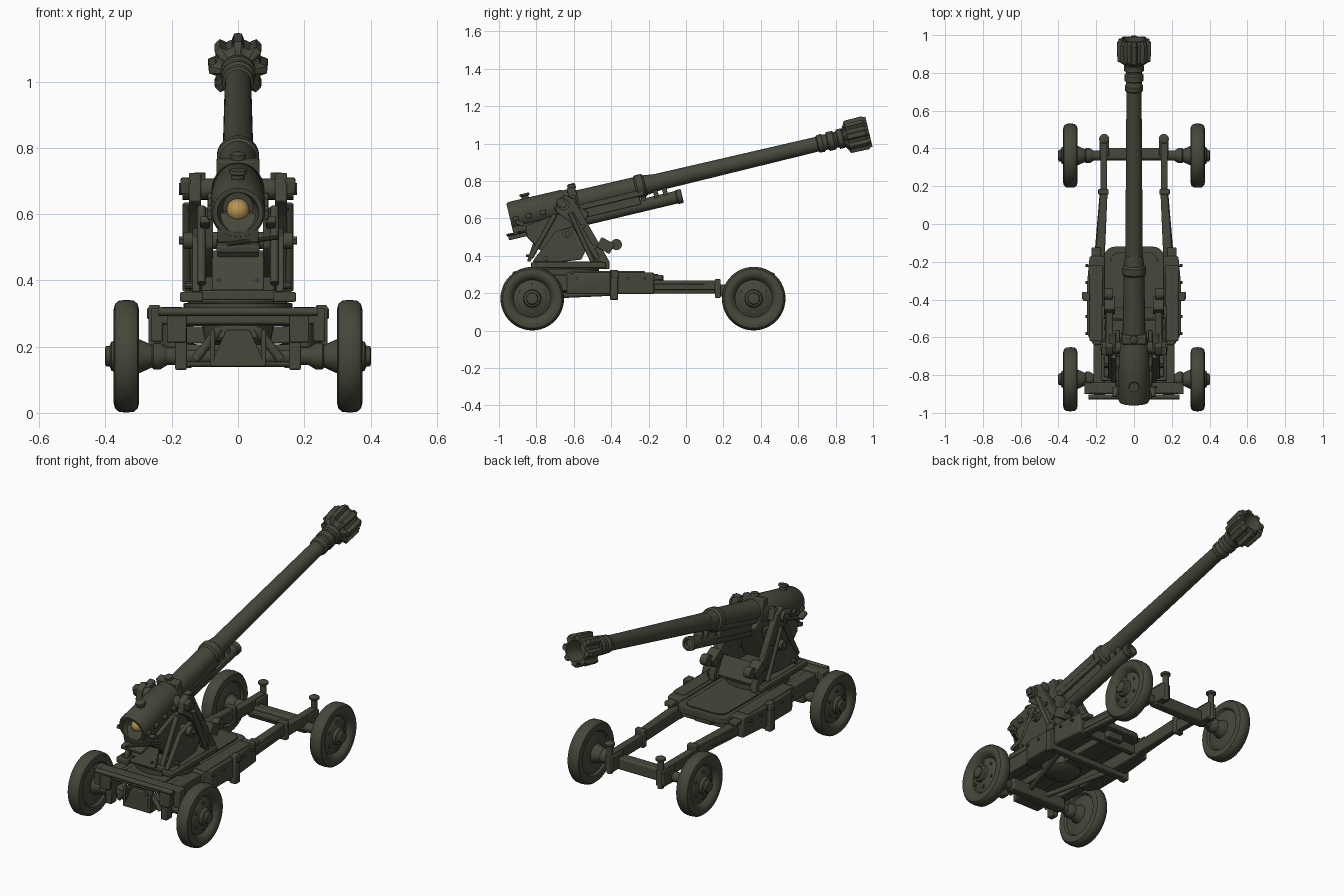
import bpy, bmesh, math
from mathutils import Vector, Matrix

def material(name, rgb):
    m = bpy.data.materials.new(name)
    m.diffuse_color = (*rgb, 1)
    return m

OLIVE = material("olive paint", (0.062, 0.064, 0.043))
BRASS = material("brass", (0.48, 0.29, 0.08))

def finish(name, bm, mat=OLIVE, bevel=0):
    bmesh.ops.recalc_face_normals(bm, faces=bm.faces)
    me = bpy.data.meshes.new(name)
    bm.to_mesh(me)
    bm.free()
    me.materials.append(mat)
    ob = bpy.data.objects.new(name, me)
    bpy.context.collection.objects.link(ob)
    if bevel:
        b = ob.modifiers.new("bevel", 'BEVEL')
        b.width, b.segments = bevel, 2
    return ob

def box(name, c, size, rx=0, bevel=0.005):
    bm = bmesh.new()
    M = Matrix.Translation(c) @ Matrix.Rotation(rx, 4, 'X') @ Matrix.Diagonal((*size, 1))
    bmesh.ops.create_cube(bm, size=1, matrix=M)
    return finish(name, bm, bevel=bevel)

def lathe(name, profile, origin, d, n=32, mat=OLIVE, lobes=None):
    """Revolve (distance, radius) points around the axis d."""
    d = Vector(d).normalized()
    u = d.orthogonal().normalized() if abs(d.x) > 0.9 else d.cross(Vector((1, 0, 0))).normalized()
    w = d.cross(u)
    bm = bmesh.new()
    rings = []
    for t, r in profile:
        ring = []
        for i in range(n):
            a = 2 * math.pi * i / n
            k = r * (lobes(i) if lobes and r > 0.062 else 1)
            ring.append(bm.verts.new(Vector(origin) + d * t + (u * math.cos(a) + w * math.sin(a)) * k))
        rings.append(ring)
    for p, q in zip(rings, rings[1:]):
        for i in range(n):
            bm.faces.new((p[i], p[(i + 1) % n], q[(i + 1) % n], q[i]))
    bm.faces.new(rings[0])
    bm.faces.new(rings[-1])
    return finish(name, bm, mat)

def rod(name, a, b, r, n=16):
    v = Vector(b) - Vector(a)
    return lathe(name, [(0, r), (v.length, r)], a, v, n)

def prism(name, pts, lo, hi, plane='YZ', bevel=0.004):
    """Extrude an outline along x (YZ plane) or z (XY plane)."""
    bm = bmesh.new()
    put = (lambda p, h: (h, *p)) if plane == 'YZ' else (lambda p, h: (*p, h))
    A = [bm.verts.new(put(p, lo)) for p in pts]
    B = [bm.verts.new(put(p, hi)) for p in pts]
    bm.faces.new(A)
    bm.faces.new(B)
    n = len(pts)
    for i in range(n):
        bm.faces.new((A[i], A[(i + 1) % n], B[(i + 1) % n], B[i]))
    return finish(name, bm, bevel=bevel)

# Gun axis
ELEV = math.radians(13.4)
ORG = Vector((0, -0.943, 0.605))
DIR = Vector((0, math.cos(ELEV), math.sin(ELEV)))
UP = Vector((0, -math.sin(ELEV), math.cos(ELEV)))
def P(t, up=0, x=0):
    return ORG + DIR * t + UP * up + Vector((x, 0, 0))

# Breech, sleeve, barrel and muzzle
lathe("breech", [(0.07, 0.045), (0.04, 0.055), (0.0, 0.062), (0, 0.076), (0.012, 0.082), (0.3, 0.08),
                 (0.31, 0.075), (0.33, 0.075), (0.36, 0.066)], ORG, DIR, 40)
lathe("breech_plug", [(0.022, 0.006), (0.026, 0.018), (0.036, 0.029), (0.055, 0.034), (0.071, 0.034)],
      P(0, -0.008), DIR, 24, BRASS)
lathe("barrel_sleeve", [(0.33, 0.066), (0.40, 0.058), (0.69, 0.056), (0.70, 0.064), (0.735, 0.064), (0.745, 0.054), (0.80, 0.047)], ORG, DIR)
lathe("barrel", [(0.7, 0.047), (0.82, 0.046), (1.69, 0.04), (1.695, 0.047), (1.72, 0.049), (1.73, 0.042),
                 (1.745, 0.042), (1.75, 0.051), (1.78, 0.051), (1.79, 0.043), (1.80, 0.043), (1.805, 0.053),
                 (1.83, 0.053), (1.84, 0.045), (1.87, 0.048)], ORG, DIR)
lathe("muzzle_brake", [(1.835, 0.05), (1.85, 0.066), (1.857, 0.078), (1.955, 0.08), (1.962, 0.074), (1.975, 0.072),
                       (1.975, 0.056), (1.90, 0.043), (1.80, 0.035)], ORG, DIR, 48,
      lobes=lambda i: 1.13 if i % 6 in (0, 1, 5) else 0.9)
box("sleeve_clamp", P(0.355, 0.02), (0.13, 0.045, 0.12), ELEV)
lathe("breech_knob", [(0, 0.02), (0.018, 0.02), (0.022, 0.028), (0.032, 0.026)], P(0.105, 0.075), UP, 20)
lathe("sleeve_knob", [(0, 0.022), (0.025, 0.022), (0.03, 0.014)], P(0.36, 0.07), UP, 20)
for s in (-1, 1):
    for t in (0.03, 0.1, 0.18, 0.26):
        box("breech_lug", P(t, -0.015, s * 0.083), (0.018, 0.03, 0.025), ELEV)
    box("sleeve_rail", P(0.55, -0.035, s * 0.045), (0.02, 0.36, 0.03), ELEV)

# Recoil cylinder and its brackets
lathe("recoil_cylinder", [(-0.60, 0.028), (-0.59, 0.034), (-0.03, 0.034), (-0.025, 0.038), (0, 0.038), (0.002, 0.026), (-0.02, 0.022)],
      (0, -0.022, 0.72), DIR, 28)
for t in (0.42, 0.72, 0.79, 0.84):
    box("recoil_bracket", P(t, -0.065), (0.05, 0.025, 0.06), ELEV)
box("recoil_cradle", P(0.52, -0.07), (0.075, 0.36, 0.05), ELEV)

# Breech mechanism below the gun
prism("breech_housing", [(-0.93, 0.55), (-0.92, 0.515), (-0.84, 0.50), (-0.80, 0.45), (-0.71, 0.38), (-0.60, 0.43),
                         (-0.52, 0.63), (-0.60, 0.68), (-0.9, 0.6)], -0.062, 0.062)
box("loading_tray", (0, -0.90, 0.505), (0.13, 0.10, 0.022), ELEV)
prism("lower_shield", [(-0.85, 0.37), (-0.83, 0.37), (-0.79, 0.49), (-0.81, 0.49)], -0.078, 0.078)
for s in (-1, 1):
    prism("elevation_arc", [(-0.86, 0.56), (-0.85, 0.50), (-0.78, 0.43), (-0.69, 0.40), (-0.60, 0.46), (-0.56, 0.62), (-0.7, 0.62)],
          s * 0.075, s * 0.098)
    rod("shield_bolt", (s * 0.058, -0.855, 0.40), (s * 0.058, -0.82, 0.40), 0.006, 8)
    rod("elevation_strut", (s * 0.11, -0.83, 0.39), (s * 0.11, -0.70, 0.62), 0.013)
    box("breech_handle", (s * 0.10, -0.89, 0.575), (0.03, 0.05, 0.022), -0.4)
rod("firing_lever", (-0.03, -0.955, 0.51), (0.12, -0.86, 0.53), 0.007, 10)

# Saddle: side arms, pedestal plates, trunnions, gearboxes
for s in (-1, 1):
    prism("saddle_arm", [(-0.70, 0.64), (-0.69, 0.70), (-0.65, 0.725), (-0.60, 0.705), (-0.57, 0.65), (-0.41, 0.37),
                         (-0.41, 0.33), (-0.49, 0.33), (-0.50, 0.38), (-0.62, 0.58)], s * 0.112, s * 0.148)
    prism("saddle_arm_panel", [(-0.63, 0.62), (-0.60, 0.63), (-0.46, 0.39), (-0.48, 0.375)], s * 0.148, s * 0.154)
    prism("pedestal_plate", [(-0.70, 0.53), (-0.60, 0.56), (-0.53, 0.44), (-0.56, 0.38), (-0.80, 0.35), (-0.82, 0.37)],
          s * 0.115, s * 0.138)
    rod("trunnion", (s * 0.06, -0.655, 0.675), (s * 0.168, -0.655, 0.675), 0.032, 24)
    rod("trunnion_cap", (s * 0.16, -0.655, 0.675), (s * 0.178, -0.655, 0.675), 0.018, 16)
    rod("pinion_shaft", (s * 0.06, -0.635, 0.52), (s * 0.165, -0.635, 0.52), 0.026, 24)
    rod("pinion_nut", (s * 0.16, -0.635, 0.52), (s * 0.178, -0.635, 0.52), 0.013, 6)
    box("sight_mount", (s * 0.158, -0.67, 0.685), (0.03, 0.04, 0.045), 0.2)
    box("trunnion_block", (s * 0.115, -0.62, 0.69), (0.035, 0.07, 0.06), ELEV)
    rod("balance_cylinder", (s * 0.155, -0.62, 0.63), (s * 0.155, -0.50, 0.37), 0.012)
    box("gearbox", (s * 0.13, -0.43, 0.455), (0.06, 0.08, 0.06), -0.5)
    for y, z in ((-0.55, 0.56), (-0.49, 0.45), (-0.75, 0.385)):
        rod("saddle_bolt", (s * 0.13, y, z), (s * 0.16, y, z), 0.012, 10)
    box("pedestal_foot", (s * 0.14, -0.63, 0.35), (0.07, 0.40, 0.03))
rod("traverse_wheel", (0.115, -0.372, 0.46), (0.155, -0.372, 0.46), 0.03, 20)
rod("traverse_wheel_left", (-0.115, -0.372, 0.46), (-0.155, -0.372, 0.46), 0.03, 20)
box("saddle_base", (0, -0.63, 0.355), (0.32, 0.36, 0.03))
box("saddle_front_web", (0, -0.475, 0.40), (0.23, 0.025, 0.11), 0.5)
box("saddle_rear_web", (0, -0.77, 0.385), (0.22, 0.05, 0.05))
lathe("turntable", [(0, 0.165), (0.03, 0.165), (0.035, 0.14), (0.05, 0.14)], (0, -0.63, 0.30), (0, 0, 1), 40)

# Deck with rounded end, and raised rim strip
def deck_outline(w, end, rad):
    pts = [(-w, -0.88), (w, -0.88)]
    for sx in (1, -1):
        for k in range(7):
            a = math.pi / 2 * (k / 6 if sx > 0 else 1 - k / 6)
            pts.append((sx * (w - rad + rad * math.cos(a)), end - rad + rad * math.sin(a)))
    return pts
prism("deck", deck_outline(0.16, -0.12, 0.06), 0.262, 0.295, 'XY')
prism("deck_plate", deck_outline(0.125, -0.15, 0.05), 0.295, 0.303, 'XY', 0.002)
prism("deck_spine", [(-0.06, -0.88), (0.06, -0.88), (0.05, -0.15), (-0.05, -0.15)], 0.225, 0.265, 'XY')
lathe("pivot_housing", [(0, 0.07), (0.02, 0.10), (0.07, 0.11)], (0, -0.6, 0.20), (0, 0, 1), 32)

# Chassis sides
for s in (-1, 1):
    prism("side_box", [(s * 0.155, -0.64), (s * 0.215, -0.64), (s * 0.25, -0.58), (s * 0.25, -0.33),
                       (s * 0.235, -0.17), (s * 0.155, -0.17)], 0.195, 0.31, 'XY', 0.008)
    box("side_box_lid", (s * 0.2, -0.42, 0.312), (0.07, 0.40, 0.014))
    box("side_hinge", (s * 0.2, -0.15, 0.285), (0.05, 0.05, 0.025))
    box("front_rail", (s * 0.185, -0.77, 0.255), (0.06, 0.30, 0.085))
    box("clamp", (s * 0.252, -0.385, 0.245), (0.036, 0.045, 0.16))
    box("clamp_ear", (s * 0.262, -0.38, 0.30), (0.025, 0.04, 0.035))
    for k in range(5):
        y = -0.58 + 0.09 * k
        rod("box_bolt", (s * 0.24, y, 0.28), (s * 0.257, y, 0.28), 0.008, 8)
    # Trail rails narrowing toward the rear axle
    prism("trail_rail", [(s * 0.155, -0.18), (s * 0.205, -0.18), (s * 0.178, 0.17), (s * 0.140, 0.17)], 0.198, 0.268, 'XY', 0.008)
    prism("trail_rail_web", [(s * 0.172, -0.17), (s * 0.21, -0.17), (s * 0.182, 0.16), (s * 0.15, 0.16)], 0.218, 0.248, 'XY')
    box("trail_joint", (s * 0.162, 0.17, 0.225), (0.055, 0.03, 0.10))
    box("trail_end", (s * 0.160, 0.30, 0.215), (0.036, 0.28, 0.065))
    rod("jack_post", (s * 0.158, 0.45, 0.135), (s * 0.158, 0.45, 0.29), 0.017)
    lathe("jack_knob", [(0, 0.012), (0.01, 0.027), (0.02, 0.027), (0.028, 0.015)], (s * 0.158, 0.45, 0.282), (0, 0, 1), 20)
    box("jack_block", (s * 0.158, 0.41, 0.19), (0.05, 0.10, 0.09))
    # Front frame brackets
    box("front_bracket", (s * 0.245, -0.87, 0.265), (0.036, 0.06, 0.10))
    box("front_upright", (s * 0.172, -0.88, 0.195), (0.036, 0.05, 0.13))
    prism("front_brace", [(-0.90, 0.14), (-0.87, 0.14), (-0.87, 0.25), (-0.90, 0.25)], s * 0.07, s * 0.085)
    rod("front_diagonal", (s * 0.13, -0.87, 0.16), (s * 0.055, -0.87, 0.255), 0.014)
box("front_beam", (0, -0.87, 0.29), (0.50, 0.06, 0.05), bevel=0.01)
rod("front_bumper", (-0.24, -0.915, 0.305), (0.24, -0.915, 0.305), 0.013)
bm_front = [(-0.085, 0.14), (0.085, 0.14), (0.035, 0.25), (-0.035, 0.25)]
tow = prism("tow_bracket", bm_front, -0.03, 0.03, 'XY')
tow.matrix_world = Matrix.Translation((0, -0.87, 0)) @ Matrix.Rotation(math.pi / 2, 4, 'X')
box("underside_crossbar", (0, -0.385, 0.185), (0.52, 0.04, 0.03))
box("rear_deck_crossbar", (0, -0.20, 0.235), (0.32, 0.035, 0.05))
for s in (-1, 1):
    rod("underside_brace", (s * 0.17, -0.40, 0.2), (s * 0.04, -0.84, 0.18), 0.014)

# Axles and wheels
WHEEL = [(-0.036, 0.03), (-0.03, 0.085), (-0.022, 0.112), (-0.034, 0.12), (-0.039, 0.138), (-0.034, 0.158), (-0.022, 0.168),
         (0, 0.17), (0.022, 0.168), (0.034, 0.158), (0.039, 0.138), (0.034, 0.12), (0.022, 0.108), (0.010, 0.1),
         (0.018, 0.085), (0.026, 0.06), (0.03, 0.048), (0.045, 0.044), (0.05, 0.032), (0.062, 0.03), (0.065, 0.02)]
for y, label in ((-0.822, "front"), (0.362, "rear")):
    rod(label + "_axle", (-0.31, y, 0.171), (0.31, y, 0.171), 0.027, 20)
    box(label + "_axle_beam", (0, y + 0.01, 0.172), (0.36, 0.06, 0.068), bevel=0.01)
    for s in (-1, 1):
        c = (s * 0.337, y, 0.171)
        lathe(label + "_wheel", WHEEL, c, (s, 0, 0), 48)
        lathe(label + "_axle_hub", [(0, 0.028), (0.02, 0.04), (0.04, 0.04), (0.045, 0.034), (0.08, 0.05), (0.1, 0.055)],
              (s * 0.215, y, 0.171), (s, 0, 0), 24)
        for k in range(6):
            a = math.tau * k / 6 + math.pi / 6
            yy, zz = y + 0.073 * math.cos(a), 0.171 + 0.073 * math.sin(a)
            rod("wheel_nut", (s * 0.35, yy, zz), (s * 0.365, yy, zz), 0.009, 8)

# Smooth curved surfaces while keeping edges sharp
bpy.ops.object.select_all(action='SELECT')
bpy.context.view_layer.objects.active = bpy.data.objects["barrel"]
bpy.ops.object.shade_smooth_by_angle(angle=math.radians(35))
